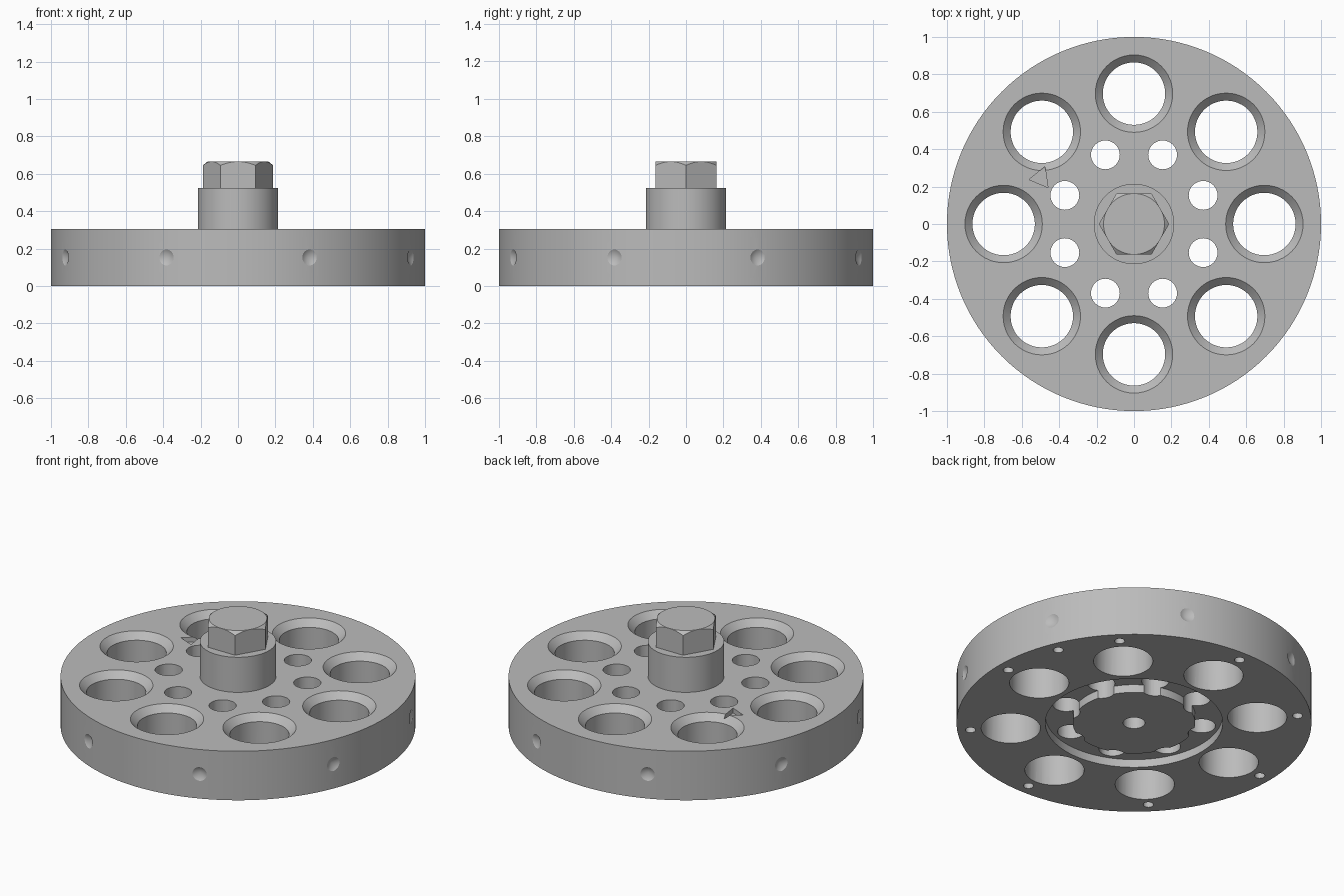
import bpy
import bmesh
from math import radians, cos, sin, tau
from mathutils import Matrix, Vector

cube = bpy.data.objects.get("Cube")
if cube:
    bpy.data.objects.remove(cube, do_unlink=True)

grey = bpy.data.materials.new("machined grey")
grey.use_nodes = True
grey.diffuse_color = (0.5, 0.5, 0.5, 1)
bsdf = next(n for n in grey.node_tree.nodes if n.type == 'BSDF_PRINCIPLED')
bsdf.inputs["Base Color"].default_value = grey.diffuse_color


def lathe(bm, profile, matrix=Matrix(), segments=48):
    """Revolve a profile of (radius, height) points into a closed solid."""
    rings = []
    for r, z in profile:
        if r == 0:
            rings.append([bm.verts.new(matrix @ Vector((0, 0, z)))] * segments)
        else:
            rings.append([bm.verts.new(matrix @ Vector((r * cos(tau * i / segments),
                                                        r * sin(tau * i / segments), z)))
                          for i in range(segments)])
    for low, high in zip(rings, rings[1:]):
        for i in range(segments):
            j = (i + 1) % segments
            corners = list(dict.fromkeys((low[i], low[j], high[j], high[i])))
            bm.faces.new(corners)


def finish(bm, name):
    bmesh.ops.recalc_face_normals(bm, faces=bm.faces)
    mesh = bpy.data.meshes.new(name)
    bm.to_mesh(mesh)
    bm.free()
    mesh.materials.append(grey)
    obj = bpy.data.objects.new(name, mesh)
    bpy.context.collection.objects.link(obj)
    return obj


def solid(name, profile, segments=48):
    bm = bmesh.new()
    lathe(bm, profile, segments=segments)
    return finish(bm, name)


def cut(obj, cutter, operation='DIFFERENCE'):
    """Apply a boolean and discard the cutter."""
    cutter.hide_render = True
    mod = obj.modifiers.new("cut", 'BOOLEAN')
    mod.operation = operation
    mod.solver = 'EXACT'
    mod.object = cutter
    graph = bpy.context.evaluated_depsgraph_get()
    mesh = bpy.data.meshes.new_from_object(obj.evaluated_get(graph))
    obj.modifiers.clear()
    obj.data = mesh
    bpy.data.objects.remove(cutter, do_unlink=True)


def polar(angle, radius):
    return Matrix.Rotation(radians(angle), 4, 'Z') @ Matrix.Translation((radius, 0, 0))


# Disc with a ring groove in its underside
T = 0.305
disc = solid("wheel_disc", [(0, 0), (0.345, 0), (0.345, 0.05), (0.5, 0.05), (0.5, 0),
                            (1, 0), (1, T), (0, T)], 128)

# Holes: chamfered large ones, small ones, rim dimples, underside pin holes
bm = bmesh.new()
large = [(0, -0.1), (0.167, -0.1), (0.167, T - 0.04), (0.207, T), (0.207, T + 0.1), (0, T + 0.1)]
small = [(0, -0.1), (0.077, -0.1), (0.077, T + 0.1), (0, T + 0.1)]
pin = [(0, -0.1), (0.029, -0.1), (0.029, 0.1), (0, 0.1)]
dimple = [(0, -0.025), (0.043, 0), (0.06, 0.01), (0.06, 0.05), (0, 0.05)]
outward = Matrix.Translation((0, 0, T / 2)) @ Matrix.Rotation(radians(90), 4, 'Y')
for k in range(8):
    on, between = 45 * k, 45 * k + 22.5
    lathe(bm, large, polar(on, 0.697))
    lathe(bm, small, polar(between, 0.4), 32)
    lathe(bm, pin, polar(on, 0.925), 20)
    lathe(bm, dimple, polar(between, 1) @ outward, 24)
lathe(bm, pin, polar(22.5, 0.925), 20)
lathe(bm, [(0, -0.1), (0.062, -0.1), (0.062, 0.25), (0, 0.25)], segments=32)
cut(disc, finish(bm, "hole_cutter"))

# Engraved triangular index mark
bm = bmesh.new()
face = bm.faces.new([bm.verts.new((x, y, T - 0.03))
                     for x, y in ((-0.476, 0.307), (-0.561, 0.238), (-0.46, 0.195))])
top = bmesh.ops.extrude_face_region(bm, geom=[face])["geom"]
bmesh.ops.translate(bm, vec=(0, 0, 0.1), verts=[g for g in top if isinstance(g, bmesh.types.BMVert)])
cut(disc, finish(bm, "mark_cutter"))

# Round hub
hub = solid("hub", [(0, T), (0.215, T), (0.215, 0.523), (0, 0.523)], 64)

# Hexagonal bolt head with its corners turned off by a cone
bolt = solid("hex_head", [(0, 0.523), (0.188, 0.523), (0.188, 0.665), (0, 0.665)], 6)
cut(bolt, solid("cone_cutter", [(0, 0.4), (0.3, 0.4), (0.3, 0.555), (0.163, 0.665),
                                (0, 0.665)], 96), 'INTERSECT')

# Smooth round walls, crisp edges
for obj in (disc, hub, bolt):
    bpy.ops.object.select_all(action='DESELECT')
    obj.select_set(True)
    bpy.context.view_layer.objects.active = obj
    bpy.ops.object.shade_smooth_by_angle(angle=radians(25))
